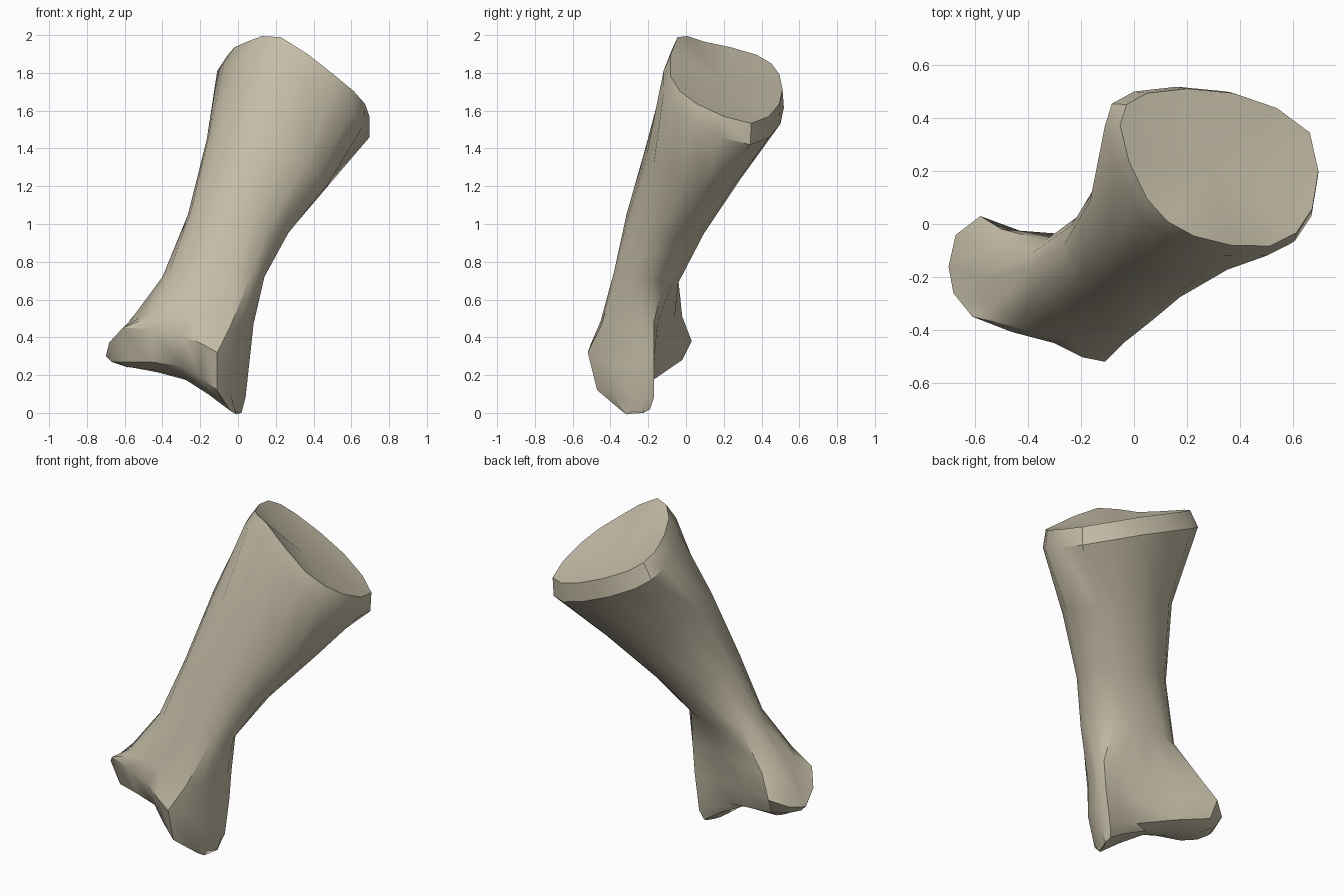
import bpy
import bmesh
import math
from mathutils import Vector

SUBDIV = 2  # curve samples between neighbouring control points

# Remove the default object
cube = bpy.data.objects.get("Cube")
if cube:
    bpy.data.objects.remove(cube, do_unlink=True)


def make_material(name, colour):
    mat = bpy.data.materials.new(name)
    mat.use_nodes = True
    mat.diffuse_color = (*colour, 1)
    mat.node_tree.nodes["Principled BSDF"].inputs["Base Color"].default_value = (*colour, 1)
    return mat


def ellipse(centre, side, front):
    """Eight control points around an oval section, starting at the side axis."""
    centre, side, front = Vector(centre), Vector(side), Vector(front)
    angles = [i * math.pi / 4 for i in range(8)]
    return [centre + side * math.cos(a) + front * math.sin(a) for a in angles]


def smooth_ring(points):
    """Closed Catmull-Rom curve through the control points."""
    pts = [Vector(p) for p in points]
    n = len(pts)
    ring = []
    for i in range(n):
        a, b, c, d = (pts[(i + k) % n] for k in (-1, 0, 1, 2))
        for s in range(SUBDIV):
            t = s / SUBDIV
            ring.append(0.5 * (2 * b + (c - a) * t + (2 * a - 5 * b + 4 * c - d) * t ** 2
                               + (3 * b - a - 3 * c + d) * t ** 3))
    return ring


# Knuckle sections: side, side-front, front, far-front, far side, far-back, back, side-back
knuckle_tip = [(-.01, -.27, 0), (-.04, -.34, .01), (-.3, -.28, .19), (-.56, -.22, .24),
               (-.58, -.15, .24), (-.56, -.08, .24), (-.26, -.21, .17), (.01, -.19, .02)]
knuckle_low = [(.01, -.3, .1), (-.11, -.47, .12), (-.3, -.38, .25), (-.59, -.3, .27),
               (-.67, -.16, .27), (-.57, -.02, .28), (-.17, -.18, .17), (.03, -.17, .08)]
knuckle_rim = [(.02, -.33, .25), (-.11, -.52, .32), (-.3, -.45, .41), (-.61, -.35, .45),
               (-.7, -.16, .3), (-.58, .03, .38), (-.14, -.16, .3), (.06, -.17, .3)]
knuckle_neck = [(.05, -.29, .46), (-.04, -.45, .46), (-.24, -.43, .51), (-.44, -.39, .52),
                (-.57, -.2, .49), (-.5, -.02, .51), (-.15, -.13, .48), (.075, -.17, .48)]

# Shaft sections
shaft = [ellipse((-.13, -.21, .72), (.27, -.04, 0), (.02, -.17, .03)),
         ellipse((0, -.11, 1), (.265, -.03, -.05), (-.02, -.205, .05)),
         ellipse((.155, .04, 1.33), (.32, -.05, -.12), (-.04, -.25, .09))]

# Flared head, with a bevelled rim set in and raised from its edge
head = [(.67, .03, 1.53), (.5, -.12, 1.69), (.19, -.08, 1.91), (0, .07, 1.885),
        (-.11, .37, 1.81), (0, .5, 1.7), (.35, .5, 1.53), (.66, .34, 1.42)]
head_centre = sum((Vector(p) for p in head), Vector()) / len(head)
lift = Vector((.03, .015, .095))
rim = [head_centre + (Vector(p) - head_centre) * .93 + lift for p in head]

sections = [knuckle_tip, knuckle_low, knuckle_rim, knuckle_neck, *shaft, head, rim]

# Skin the sections into one bone
bm = bmesh.new()
rings = [[bm.verts.new(p) for p in smooth_ring(s)] for s in sections]
n = len(rings[0])
for low, high in zip(rings, rings[1:]):
    for i in range(n):
        j = (i + 1) % n
        bm.faces.new((low[i], low[j], high[j], high[i]))

# Close the knuckle underside by joining its front edge to its back edge
tip = rings[0]
for i in range(n // 2):
    strip = [tip[i], tip[i + 1], tip[n - i - 1], tip[-i % n]]
    bm.faces.new(list(dict.fromkeys(strip)))

# Shallow dished joint face on the head
dish = bm.verts.new(head_centre + lift - Vector((.4, .25, .85)) * .05)
for i in range(n):
    bm.faces.new((rings[-1][i], rings[-1][(i + 1) % n], dish))
bmesh.ops.recalc_face_normals(bm, faces=bm.faces)

mesh = bpy.data.meshes.new("bone")
bm.to_mesh(mesh)
bm.free()
mesh.materials.append(make_material("bone_beige", (.56, .51, .39)))
bone = bpy.data.objects.new("bone", mesh)
bpy.context.collection.objects.link(bone)

# Smooth shading with a sharp rim
bpy.ops.object.select_all(action="DESELECT")
bone.select_set(True)
bpy.context.view_layer.objects.active = bone
bpy.ops.object.shade_smooth_by_angle(angle=math.radians(35))
